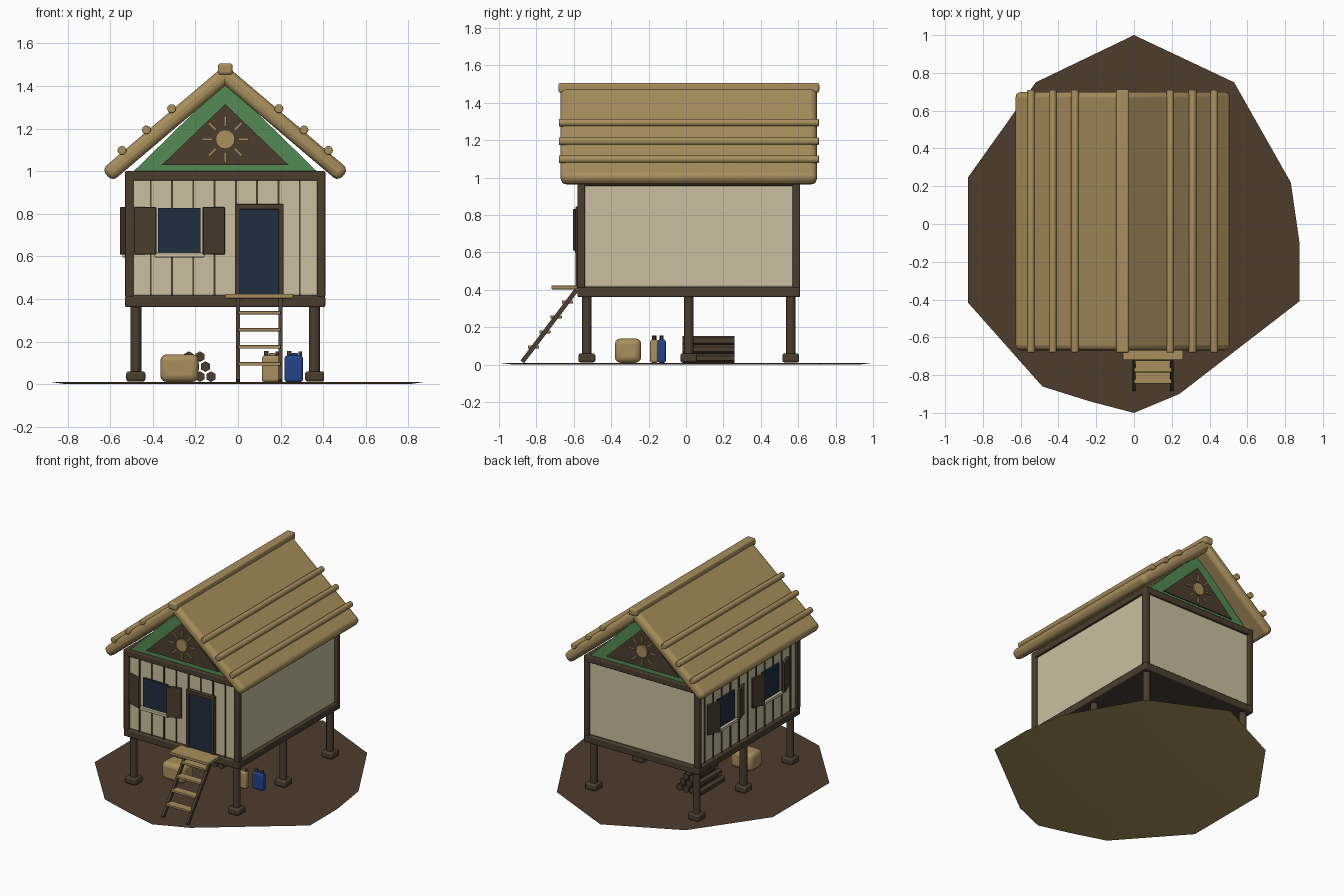
import bpy, bmesh, math
from mathutils import Matrix, Vector

if "Cube" in bpy.data.objects:
    bpy.data.objects.remove(bpy.data.objects["Cube"])


def mat(name, r, g, b):
    m = bpy.data.materials.new(name)
    lin = [((c / 255 + 0.055) / 1.055) ** 2.4 for c in (r, g, b)]
    m.diffuse_color = (*lin, 1)
    m.use_nodes = True
    m.node_tree.nodes["Principled BSDF"].inputs["Base Color"].default_value = m.diffuse_color
    return m


WOOD = mat("dark_wood", 76, 61, 47)
THATCH = mat("straw", 168, 143, 93)
WALL = mat("plaster", 203, 191, 160)
GREEN = mat("gable_green", 82, 138, 84)
GLASS = mat("dark_glass", 33, 46, 64)
BLUE = mat("jug_blue", 36, 68, 140)
SOIL = mat("soil", 78, 60, 45)

CX, CY = -0.06, 0.015          # house centre
I = Matrix.Identity(4)


def finish(name, bm, m, bevel=0, smooth=True):
    bmesh.ops.recalc_face_normals(bm, faces=bm.faces)
    me = bpy.data.meshes.new(name)
    bm.to_mesh(me)
    bm.free()
    ob = bpy.data.objects.new(name, me)
    bpy.context.collection.objects.link(ob)
    me.materials.append(m)
    if bevel:
        b = ob.modifiers.new("bevel", 'BEVEL')
        b.width, b.segments = bevel, 3
    if smooth:
        bpy.context.view_layer.objects.active = ob
        ob.select_set(True)
        bpy.ops.object.shade_smooth_by_angle(angle=math.radians(35))
        ob.select_set(False)
    return ob


def box(name, c, s, m, bevel=0, M=I, rot=I):
    bm = bmesh.new()
    bmesh.ops.create_cube(bm, size=1, matrix=M @ Matrix.Translation(c) @ rot @ Matrix.Diagonal((*s, 1)))
    return finish(name, bm, m, bevel)


def rod(name, a, b, r, m, sides=12, bevel=0):
    a, b = Vector(a), Vector(b)
    q = (b - a).to_track_quat('Z', 'Y').to_matrix().to_4x4()
    bm = bmesh.new()
    bmesh.ops.create_cone(bm, cap_ends=True, segments=sides, radius1=r, radius2=r,
                          depth=(b - a).length, matrix=Matrix.Translation((a + b) / 2) @ q)
    return finish(name, bm, m, bevel)


def prism(name, pts, y0, y1, m):
    bm = bmesh.new()
    f = bm.faces.new([bm.verts.new((x, y0, z)) for x, z in pts])
    g = bmesh.ops.extrude_face_region(bm, geom=[f])
    bmesh.ops.translate(bm, vec=(0, y1 - y0, 0), verts=[v for v in g["geom"] if isinstance(v, bmesh.types.BMVert)])
    return finish(name, bm, m)


# ground patch: soil on top, straw coloured rim and underside
outline = [(0, 1), (.53, .75), (.83, .22), (.875, -.09), (.875, -.41), (.24, -.9), (0, -1),
           (-.23, -.94), (-.485, -.86), (-.88, -.415), (-.88, .245), (-.52, .75)]
bm = bmesh.new()
top = [bm.verts.new((x, y, .01)) for x, y in outline]
low = [bm.verts.new((x * .92, y * .92, 0)) for x, y in outline]
bm.faces.new(top)
bm.faces.new(low[::-1])
n = len(outline)
for i in range(n):
    bm.faces.new((top[i], top[(i + 1) % n], low[(i + 1) % n], low[i]))
ground = finish("ground_patch", bm, SOIL)
ground.data.materials.append(THATCH)
for p in ground.data.polygons:
    p.material_index = 0 if p.normal.z > .5 else 1

# stilts with feet
for x in (-.48, .36):
    for y in (-.53, CY, .56):
        rod("stilt", (x, y, .03), (x, y, .38), .026, WOOD)
        box("stilt_foot", (x, y, .036), (.09, .09, .048), WOOD, .012)

# floor, wall body, corner posts, top beams
box("floor", (CX, CY, .388), (.94, 1.19, .054), WOOD, .008)
box("wall_body", (CX, CY, .69), (.90, 1.15, .56), WALL, .015)
for sx in (-1, 1):
    for sy in (-1, 1):
        box("corner_post", (CX + sx * .45, CY + sy * .575, .69), (.04, .04, .56), WOOD, .006)
    box("side_top_beam", (CX + sx * .45, CY, .978), (.04, 1.19, .044), WOOD, .006)
    box("end_top_beam", (CX, CY + sx * .575, .978), (.94, .04, .044), WOOD, .006)

# gables with sun ornament on both ends
for s in (-1, 1):
    y = CY + s * .56
    prism("gable", [(-.5, .99), (.38, .99), (CX, 1.42)], y - s * .03, y + s * .01, GREEN)
    prism("gable_panel", [(-.357, 1.03), (.237, 1.03), (CX, 1.315)], y, y + s * .018, WOOD)
    rod("sun_disc", (CX, y, 1.15), (CX, y + s * .03, 1.15), .045, THATCH, 20)
    for k in range(8):
        R = Matrix.Rotation(k * math.pi / 4, 4, 'Y')
        box("sun_ray", (.085, 0, 0), (.05, .012, .011), THATCH,
            M=Matrix.Translation((CX, y + s * .02, 1.15)) @ R)

# thatched roof slabs, roof poles and ridge cap
A = math.atan(.848)
for s in (-1, 1):
    L, t = .765, .075
    d = Vector((s * math.cos(A), 0, -math.sin(A)))
    nrm = Vector((s * math.sin(A), 0, math.cos(A)))
    c = Vector((CX, CY, 1.5)) + d * (L / 2 - .005) - nrm * t / 2
    box("roof_slab", c, (L, 1.37, t), THATCH, .03, rot=Matrix.Rotation(s * A, 4, 'Y'))
    for px, pz in ((.485, 1.098), (.37, 1.194), (.252, 1.294)):
        rod("roof_pole", (CX + s * px, CY - .695, pz), (CX + s * px, CY + .695, pz), .021, THATCH, 12, .005)
box("ridge_cap", (CX, CY, 1.48), (.068, 1.395, .052), THATCH, .012)

# wall frames: local x runs along the wall, local -y points outward
FRONT = Matrix.Translation((CX, -.56, 0))
LEFT = Matrix.Translation((-.51, CY, 0)) @ Matrix.Rotation(-math.pi / 2, 4, 'Z')


def battens(M, xs):
    for x in xs:
        box("batten", (x, 0, .685), (.009, .014, .55), WOOD, M=M)


def window(M, u):
    box("window_pane", (u, -.004, .717), (.2, .018, .22), GLASS, M=M)
    box("window_sill", (u, -.015, .606), (.235, .035, .022), WALL, .004, M=M)
    for s in (-1, 1):
        box("shutter", (u + s * .161, -.02, .72), (.106, .02, .222), WOOD, .004, M=M,
            rot=Matrix.Rotation(s * math.radians(18), 4, 'Z'))


battens(FRONT, [-.35 + .1 * i for i in range(8)])
battens(LEFT, [-.5 + .1 * i for i in range(11)])
window(FRONT, -.215)
window(LEFT, -.26)
window(LEFT, .26)

# door
box("door_panel", (.101, -.57, .615), (.19, .02, .41), GLASS)
for x in (-.001, .202):
    box("door_jamb", (x, -.572, .63), (.023, .036, .43), WOOD, .003)
box("door_lintel", (.101, -.572, .833), (.226, .036, .024), WOOD, .003)

# landing and ladder
box("landing", (.1, -.65, .413), (.32, .14, .02), THATCH, .004)
p0, p1 = Vector((0, -.875, .015)), Vector((0, -.585, .40))
ang = math.atan2(p1.z - p0.z, p1.y - p0.y)
for x in (0, .2):
    box("ladder_rail", (x, (p0.y + p1.y) / 2, (p0.z + p1.z) / 2), (.018, (p1 - p0).length, .024), WOOD,
        rot=Matrix.Rotation(ang, 4, 'X'))
for z in (.095, .175, .255, .335):
    y = p0.y + (z - p0.z) / (p1.z - p0.z) * (p1.y - p0.y)
    box("ladder_tread", (.1, y, z), (.2, .06, .016), THATCH, .003)

# things stored under the house
box("sack", (-.275, -.31, .075), (.18, .14, .13), THATCH, .03)
for nm, x, y, m in (("straw_jug", .155, -.17, THATCH), ("blue_jug", .262, -.13, BLUE)):
    box(nm, (x, y, .072), (.086, .045, .124), m, .012)
    box(nm + "_handle", (x + .005, y, .137), (.03, .014, .016), m, .003)
    rod(nm + "_cap", (x - .022, y, .13), (x - .022, y, .155), .011, WOOD)
    rod(nm + "_vent", (x + .03, y, .13), (x + .03, y, .152), .008, WOOD)
for row, count in enumerate((4, 3, 2)):
    for i in range(count):
        x = -.205 + (i - (count - 1) / 2) * .052
        z = .035 + row * .047
        rod("log", (x, -.02, z), (x, .26, z), .025, WOOD, 6)
